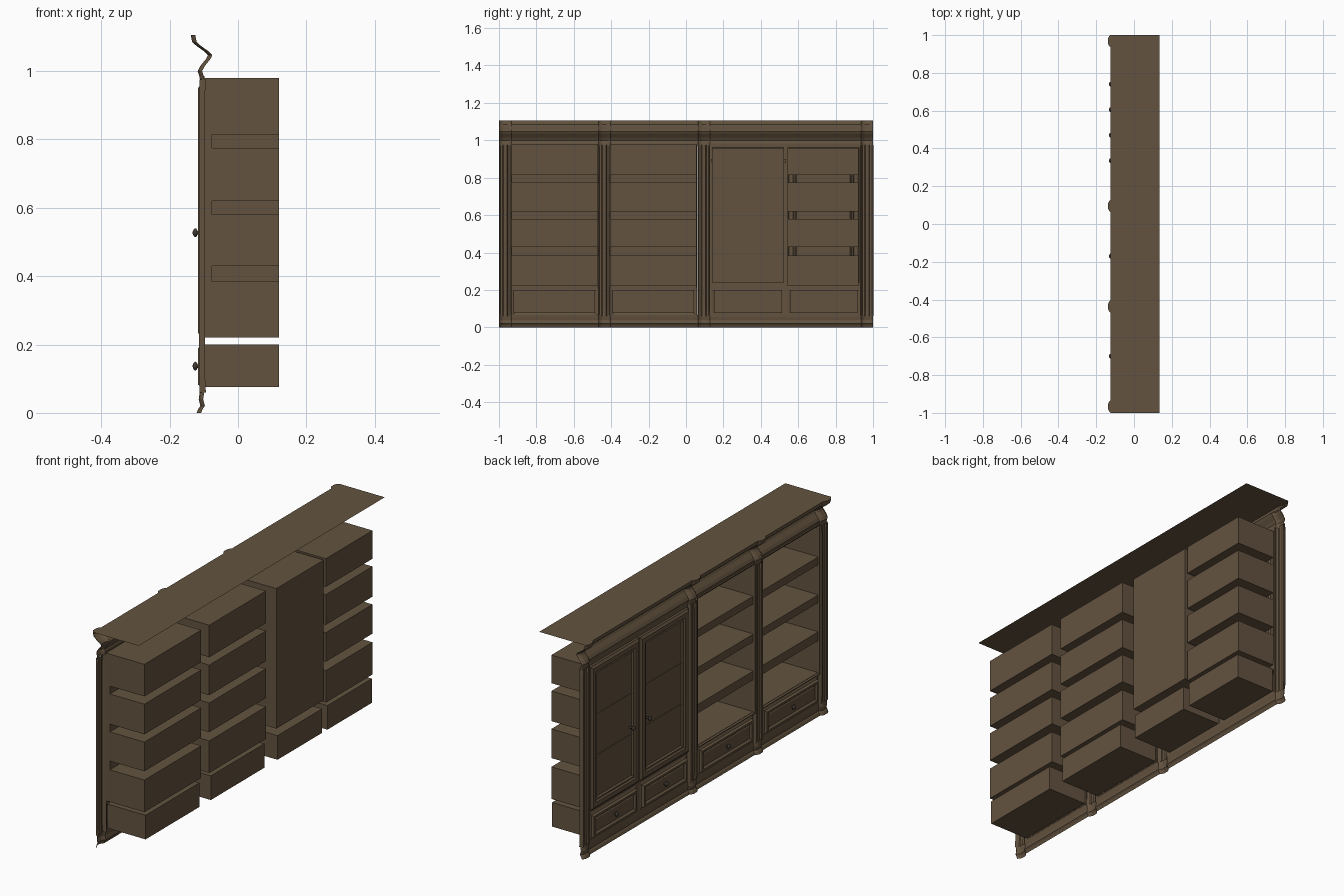
import bpy, bmesh
from math import cos, sin, pi

if "Cube" in bpy.data.objects:
    bpy.data.objects.remove(bpy.data.objects["Cube"])

wood = bpy.data.materials.new("dark_wood")
wood.diffuse_color = (0.125, 0.086, 0.05, 1)
wood.use_nodes = True
wood.node_tree.nodes["Principled BSDF"].inputs["Base Color"].default_value = wood.diffuse_color
metal = bpy.data.materials.new("dark_knob")
metal.diffuse_color = (0.05, 0.04, 0.03, 1)
metal.use_nodes = True
metal.node_tree.nodes["Principled BSDF"].inputs["Base Color"].default_value = metal.diffuse_color


def make(name, verts, faces, mat=wood, smooth=False):
    me = bpy.data.meshes.new(name)
    me.from_pydata(verts, [], faces)
    bm = bmesh.new()
    bm.from_mesh(me)
    bmesh.ops.recalc_face_normals(bm, faces=bm.faces)
    bm.to_mesh(me)
    bm.free()
    me.materials.append(mat)
    me.polygons.foreach_set("use_smooth", [smooth] * len(me.polygons))
    ob = bpy.data.objects.new(name, me)
    bpy.context.collection.objects.link(ob)
    return ob


def box(name, x0, x1, y0, y1, z0, z1, open_front=False):
    v = [(x, y, z) for x in (x0, x1) for y in (y0, y1) for z in (z0, z1)]
    f = [(4, 5, 7, 6), (0, 4, 6, 2), (1, 3, 7, 5), (0, 1, 5, 4), (2, 6, 7, 3)]
    return make(name, v, f if open_front else f + [(0, 2, 3, 1)])


def sweep(name, profile, section):
    """Grid of an (x, z) profile carried along a (y, x offset) section."""
    n = len(profile)
    v = [(x + dx, y, z) for y, dx in section for x, z in profile]
    f = [(i * n + j, i * n + j + 1, (i + 1) * n + j + 1, (i + 1) * n + j)
         for i in range(len(section) - 1) for j in range(n - 1)]
    return make(name, v, f)


def framed(name, y0, y1, z0, z1, loops, fill=True):
    """Nested rectangles of (inset, x), like a moulded panel."""
    v = []
    for d, x in loops:
        v += [(x, y0 + d, z0 + d), (x, y1 - d, z0 + d), (x, y1 - d, z1 - d), (x, y0 + d, z1 - d)]
    f = [(4 * i + k, 4 * i + (k + 1) % 4, 4 * i + 4 + (k + 1) % 4, 4 * i + 4 + k)
         for i in range(len(loops) - 1) for k in range(4)]
    if fill:
        f.append(tuple(range(len(v) - 4, len(v))))
    return make(name, v, f)


def knob(name, y, z):
    prof = [(-0.1, .005), (-0.118, .005), (-0.122, .012), (-0.126, .013), (-0.130, .009), (-0.133, .002)]
    n = 12
    v = [(x, y + r * cos(2 * pi * k / n), z + r * sin(2 * pi * k / n)) for x, r in prof for k in range(n)]
    f = [(i * n + k, i * n + (k + 1) % n, i * n + n + (k + 1) % n, i * n + n + k)
         for i in range(len(prof) - 1) for k in range(n)]
    f.append(tuple(range(len(v) - n, len(v))))
    make(name, v, f, metal, True)


# Cornice and plinth: one moulding stepping out over the four pilasters
PILASTERS = (-0.966, -0.437, 0.095, 0.968)
W = 0.032
section = [(-1, 0)]
for c in PILASTERS:
    section += [(c - W, 0), (c - .8 * W, -.007), (c - .4 * W, -.013),
                (c + .4 * W, -.013), (c + .8 * W, -.007), (c + W, 0)]
section[-1] = (1, 0)
sweep("cornice", [(-.125, 1.105), (-.121, 1.085), (-.108, 1.073), (-.085, 1.057), (-.075, 1.047),
                  (-.08, 1.036), (-.097, 1.015), (-.105, 1.0), (-.1, .985), (-.098, .972)], section)
sweep("plinth", [(-.098, .065), (-.102, .04), (-.097, .02), (-.103, .012), (-.108, 0)], section)

# Top board follows the front of the cornice
top = [(-.125 + dx, y, 1.105) for y, dx in section] + [(.135, 1, 1.105), (.135, -1, 1.105)]
make("top_board", top, [tuple(range(len(top)))])

# Fluted pilaster shafts
for c in PILASTERS:
    sweep("pilaster_shaft", [(-.098, .06), (-.1, .1), (-.1, .94), (-.098, .975)],
          [(c - 1.06 * W, .004), (c - W, 0), (c - .8 * W, -.014), (c - .45 * W, -.014), (c - .3 * W, -.007),
           (c + .3 * W, -.007), (c + .45 * W, -.014), (c + .8 * W, -.014), (c + W, 0), (c + 1.06 * W, .004)])

# Open shelf compartments, set behind the front frame
BACK, FRONT = 0.12, -0.098
LEVELS = [(.22, .385), (.43, .58), (.62, .775), (.815, .98)]
for y0, y1, ztop in ((-.932, -.47, .98), (-.405, .056, .98), (.542, .922, .96)):
    for z0, z1 in LEVELS:
        box("shelf_compartment", FRONT, BACK, y0, y1, z0, min(z1, ztop), True)
box("tall_compartment", FRONT, BACK, .14, .525, .24, .96, True)

# Shelf edges and drawer rails of the open bays
for y0, y1 in ((-.932, -.47), (-.405, .056)):
    for z0, z1 in ((.385, .43), (.58, .62), (.775, .815)):
        box("shelf_edge", -.1, -.076, y0, y1, z0, z1)
    framed("bay_moulding", y0 - .004, y1 + .004, .212, .986,
           [(0, -.098), (0, -.108), (.004, -.108), (.008, -.1)], False)
    make("bay_lower_rail", [(-.098, y, z) for y, z in ((y0, .2), (y1, .2), (y1, .22), (y0, .22))], [(0, 1, 2, 3)])

# Frame around the doors and the drawers beneath them
framed("door_surround", .125, .942, .06, .98, [(0, -.097), (.018, -.097)], False)
for y0, y1, z0, z1 in ((.52, .545, .06, .98), (.125, .942, .2, .24)):
    make("door_divider", [(-.097, y0, z0), (-.097, y1, z0), (-.097, y1, z1), (-.097, y0, z1)], [(0, 1, 2, 3)])

# Doors: moulded frame, recessed panel and two glazing bars
for y0, y1, ky, hinge in ((.136, .532, .47, .14), (.538, .932, .605, .53)):
    framed("door", y0, y1, .222, .962,
           [(0, -.097), (0, -.109), (.006, -.112), (.012, -.117), (.034, -.117), (.04, -.11), (.048, -.112), (.054, -.104)])
    for k in (1, 2):
        z = .276 + k * .632 / 3
        box("door_bar", -.107, -.103, y0 + .052, y1 - .052, z - .003, z + .003)
    knob("door_knob", ky, .527)
    box("door_hinge", -.1, -.088, hinge - .005, hinge + .005, .88, .9)

# Drawers: box body, moulded front and knob
for f0, f1, y0, y1, ky in ((-.934, -.468, -.922, -.486, -.70), (-.405, .06, -.392, .042, -.17),
                           (.13, .53, .15, .513, .335), (.54, .938, .555, .917, .74)):
    box("drawer_body", FRONT, BACK, y0, y1, .076, .2, True)
    framed("drawer_front", f0, f1, .058, .214,
           [(0, -.098), (.01, -.1), (.02, -.105), (.024, -.117), (.034, -.117), (.042, -.108), (.048, -.111)])
    knob("drawer_knob", ky, .137)
